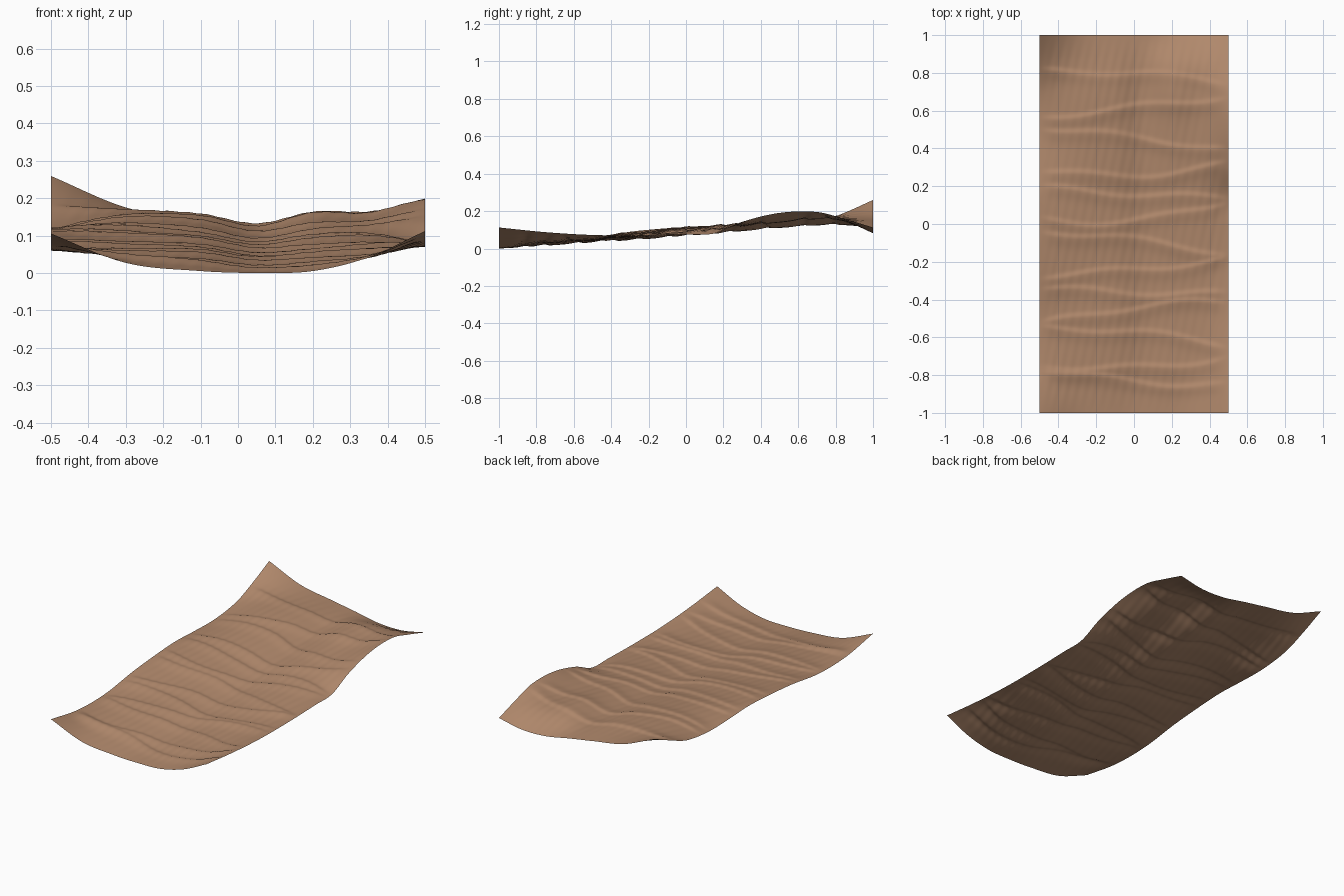
import bpy, bmesh, math

if "Cube" in bpy.data.objects:
    bpy.data.objects.remove(bpy.data.objects["Cube"])

# Broad drape: heights sampled at a few stations across (x) and along (y)
XS = [-.5, -.3, -.1, .05, .2, .35, .5]
ROWS = {
    -1.0: [.108, .03, .008, .003, .008, .045, .115],
    -.75: [.068, .047, .038, .020, .030, .045, .09],
    -.5: [.066, .064, .060, .038, .046, .055, .075],
    -.25: [.098, .085, .075, .053, .063, .073, .073],
    0.0: [.118, .112, .098, .073, .088, .095, .078],
    .15: [.124, .124, .108, .083, .102, .105, .083],
    .3: [.118, .135, .125, .098, .122, .128, .145],
    .5: [.115, .150, .143, .115, .143, .148, .193],
    .7: [.140, .165, .158, .128, .165, .163, .198],
    .85: [.195, .170, .153, .130, .150, .150, .160],
    1.0: [.262, .178, .142, .117, .090, .087, .115],
}
# Cross folds: y at left, middle and right
FOLDS = [(.80, .79, .75), (.56, .61, .66), (.50, .45, .39), (.27, .25, .30),
         (.18, .15, .13), (.01, .01, .10), (-.05, -.09, -.16), (-.28, -.25, -.20),
         (-.35, -.37, -.38), (-.53, -.45, -.42), (-.56, -.58, -.64),
         (-.76, -.77, -.72), (-.78, -.84, -.86)]


def interp(xs, vs, x):
    """Smooth cubic curve through the stations."""
    i = max(k for k in range(len(xs) - 1) if k == 0 or xs[k] <= x)

    def slope(k):
        a, b = max(k - 1, 0), min(k + 1, len(xs) - 1)
        return (vs[b] - vs[a]) / (xs[b] - xs[a])
    h = xs[i + 1] - xs[i]
    t = (x - xs[i]) / h
    return ((2*t**3 - 3*t*t + 1) * vs[i] + (t**3 - 2*t*t + t) * h * slope(i)
            + (3*t*t - 2*t**3) * vs[i + 1] + (t**3 - t*t) * h * slope(i + 1))


def ripple(x, y):
    """Low folds with a gentle front and steep back, fading at the rim."""
    z = 0
    for n, (a, b, c) in enumerate(FOLDS):
        u = x / .45
        yc = b + (c - a) / 2 * u + ((a + c) / 2 - b) * u * u
        d = y - yc - .015 * math.sin(9 * x + n * 1.3)
        w = .045 if d < 0 else .016
        z += .007 * math.exp(-(d / w) ** 2)
    fade = min(1, (.5 - abs(x)) / .08) * min(1, (1 - abs(y)) / .12)
    weave = .0007 * math.sin(2 * math.pi * (20 * x - 4 * y))
    return (z - .002 + weave) * fade


# Sheet
NX, NY = 110, 220
ys = list(ROWS)
col_cache = [[interp(XS, ROWS[y], -.5 + i / NX) for y in ys] for i in range(NX + 1)]
bm = bmesh.new()
grid = []
for j in range(NY + 1):
    y = -1 + 2 * j / NY
    row = []
    for i in range(NX + 1):
        x = -.5 + i / NX
        row.append(bm.verts.new((x, y, interp(ys, col_cache[i], y) + ripple(x, y))))
    grid.append(row)
for j in range(NY):
    for i in range(NX):
        f = bm.faces.new((grid[j][i], grid[j][i + 1], grid[j + 1][i + 1], grid[j + 1][i]))
        f.smooth = True
low = min(v.co.z for v in bm.verts)
for v in bm.verts:
    v.co.z -= low
mesh = bpy.data.meshes.new("rumpled_sheet")
bm.to_mesh(mesh)
bm.free()
sheet = bpy.data.objects.new("rumpled_sheet", mesh)
bpy.context.collection.objects.link(sheet)

# Tan cloth colour
mat = bpy.data.materials.new("tan_cloth")
mat.diffuse_color = (.44, .25, .15, 1)
mat.use_nodes = True
mat.node_tree.nodes["Principled BSDF"].inputs["Base Color"].default_value = mat.diffuse_color
mesh.materials.append(mat)
